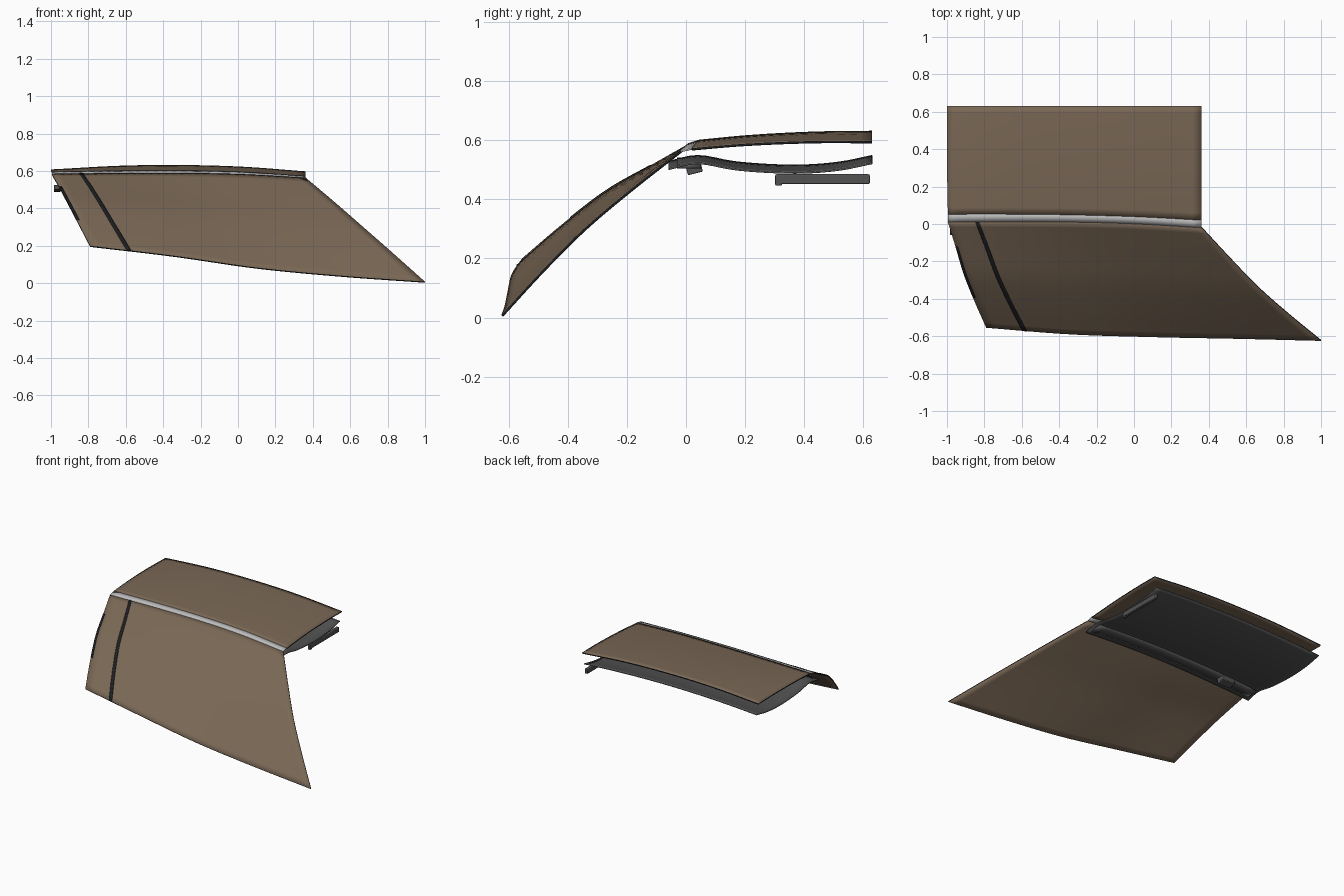
import bpy, bmesh
from mathutils import Vector

if "Cube" in bpy.data.objects:
    bpy.data.objects.remove(bpy.data.objects["Cube"])


def mat(name, rgb):
    m = bpy.data.materials.new(name)
    m.diffuse_color = (*rgb, 1)
    m.use_nodes = True
    m.node_tree.nodes["Principled BSDF"].inputs["Base Color"].default_value = m.diffuse_color
    return m


BROWN = mat("brown_paint", (0.19, 0.135, 0.09))
BLACK = mat("black_seal", (0.012, 0.013, 0.015))
SILVER = mat("silver_trim", (0.5, 0.5, 0.5))
DARK = mat("dark_lining", (0.085, 0.085, 0.085))


def curve(pts):
    """Smooth curve through evenly spaced points, t in 0..1."""
    p = [Vector(q) for q in pts]
    p = [2 * p[0] - p[1]] + p + [2 * p[-1] - p[-2]]
    n = len(pts) - 1

    def at(t):
        i = min(int(t * n), n - 1)
        f = t * n - i
        a, b, c, d = p[i:i + 4]
        return 0.5 * (2 * b + (c - a) * f + (2 * a - 5 * b + 4 * c - d) * f * f
                      + (3 * b - a - 3 * c + d) * f ** 3)
    return at


def coons(c0, c1, d0, d1):
    """Surface filling four edges: c0/c1 along u, d0/d1 along v."""
    def at(u, v):
        ruled = c0(u) * (1 - v) + c1(u) * v + d0(v) * (1 - u) + d1(v) * u
        corners = (c0(0) * (1 - u) + c0(1) * u) * (1 - v) + (c1(0) * (1 - u) + c1(1) * u) * v
        return ruled - corners
    return at


def sheet(name, f, nu, nv, thick, m, rim=None, ur=(0, 1), vr=(0, 1), lift=0.0):
    bm = bmesh.new()
    g = [[bm.verts.new(f(ur[0] + (ur[1] - ur[0]) * i / nu, vr[0] + (vr[1] - vr[0]) * j / nv))
          for j in range(nv + 1)] for i in range(nu + 1)]
    for i in range(nu):
        for j in range(nv):
            bm.faces.new((g[i][j], g[i + 1][j], g[i + 1][j + 1], g[i][j + 1]))
    bm.normal_update()
    if sum(q.normal.z for q in bm.faces) < 0:
        bmesh.ops.reverse_faces(bm, faces=bm.faces[:])
    bm.normal_update()
    for v, n in [(v, v.normal.copy()) for v in bm.verts]:
        v.co += n * lift
    me = bpy.data.meshes.new(name)
    bm.to_mesh(me)
    bm.free()
    ob = bpy.data.objects.new(name, me)
    bpy.context.collection.objects.link(ob)
    me.materials.append(m)
    if rim:
        me.materials.append(rim)
    s = ob.modifiers.new("thickness", 'SOLIDIFY')
    s.thickness, s.offset = thick, -1
    s.material_offset_rim = 1 if rim else 0
    finish(ob)
    return ob


def finish(ob):
    bpy.ops.object.select_all(action='DESELECT')
    ob.select_set(True)
    bpy.context.view_layer.objects.active = ob
    bpy.ops.object.shade_smooth_by_angle(angle=0.6)


def box(name, lo, hi, m, tilt=0.0):
    lo, hi = Vector(lo), Vector(hi)
    bpy.ops.mesh.primitive_cube_add(size=1, location=(lo + hi) / 2, rotation=(tilt, 0, 0))
    ob = bpy.context.object
    ob.name = name
    ob.scale = hi - lo
    bpy.ops.object.transform_apply(location=False, rotation=False, scale=True)
    b = ob.modifiers.new("soft_edges", 'BEVEL')
    b.width, b.segments = 0.004, 2
    ob.data.materials.append(m)
    finish(ob)


XS = (-0.995, -0.655, -0.315, 0.025, 0.362)

# sloping front panel
top = curve(list(zip(XS, (.01, .012, .01, 0, -.02), (.585, .589, .59, .583, .564))))
bottom = curve([(-.79, -.555, .2), (-.3425, -.59, .147), (.105, -.605, .083),
                (.5525, -.614, .04), (1, -.625, .008)])
left = curve([top(0), (-.955, -.12, .515), (-.91, -.27, .43), (-.85, -.42, .315), bottom(0)])
right = curve([top(1), (.515, -.185, .435), (.67, -.345, .3), (.835, -.49, .155), bottom(1)])
front = coons(top, bottom, left, right)
sheet("front_panel", front, 32, 20, 0.008, BROWN, BLACK)

# dark seams on the front panel
sheet("front_seam", front, 2, 20, 0.003, BLACK, ur=(.108, .122), lift=0.002)
sheet("side_seam", front, 2, 12, 0.003, BLACK, ur=(0, .009), vr=(.25, .7), lift=0.002)

# roof
r_front = curve(list(zip(XS, (.052, .052, .048, .038, .02), (.596, .601, .602, .595, .573))))
r_back = curve(list(zip((-1, -.66, -.32, .02, .36), [.63] * 5, (.605, .627, .632, .623, .597))))
r_left = curve([r_front(0), (-.998, .195, .604), (-1, .34, .608), (-1, .485, .608), r_back(0)])
r_right = curve([r_front(1), (.36, .17, .586), (.36, .32, .594), (.36, .475, .598), r_back(1)])
sheet("roof", coons(r_front, r_back, r_left, r_right), 28, 16, 0.008, BROWN, BLACK)

# bright strip between roof and front panel
sheet("joint_strip", lambda u, v: top(u).lerp(r_front(u), v), 28, 2, 0.006, SILVER, lift=0.001)

# lining under the roof, with its front lip
lining = curve([(0, -.06, .53), (0, .04, .55), (0, .16, .53), (0, .28, .52),
                (0, .4, .518), (0, .52, .528), (0, .63, .55)])


def lining_at(u, v):
    p = lining(v)
    x = -0.985 + 1.33 * u
    return Vector((x, p.y, p.z - 0.025 * ((x + .32) / .665) ** 2))


sheet("roof_lining", lining_at, 24, 24, 0.006, DARK)

# header rail following the lining's front edge
rail = lambda u, v: Vector((lining_at(u, .14).x, -.03 + .08 * v, lining_at(u, .14).z - .008))
sheet("header_rail", rail, 24, 2, 0.014, DARK, ur=(.02, .98))

# bracket under the rail, grab handle at the side
box("rail_bracket", (-.78, .0, .487), (-.68, .052, .535), DARK, 0.25)
box("grab_handle", (.325, .302, .452), (.347, .622, .485), DARK)
box("handle_foot", (.325, .302, .446), (.347, .325, .462), DARK)
